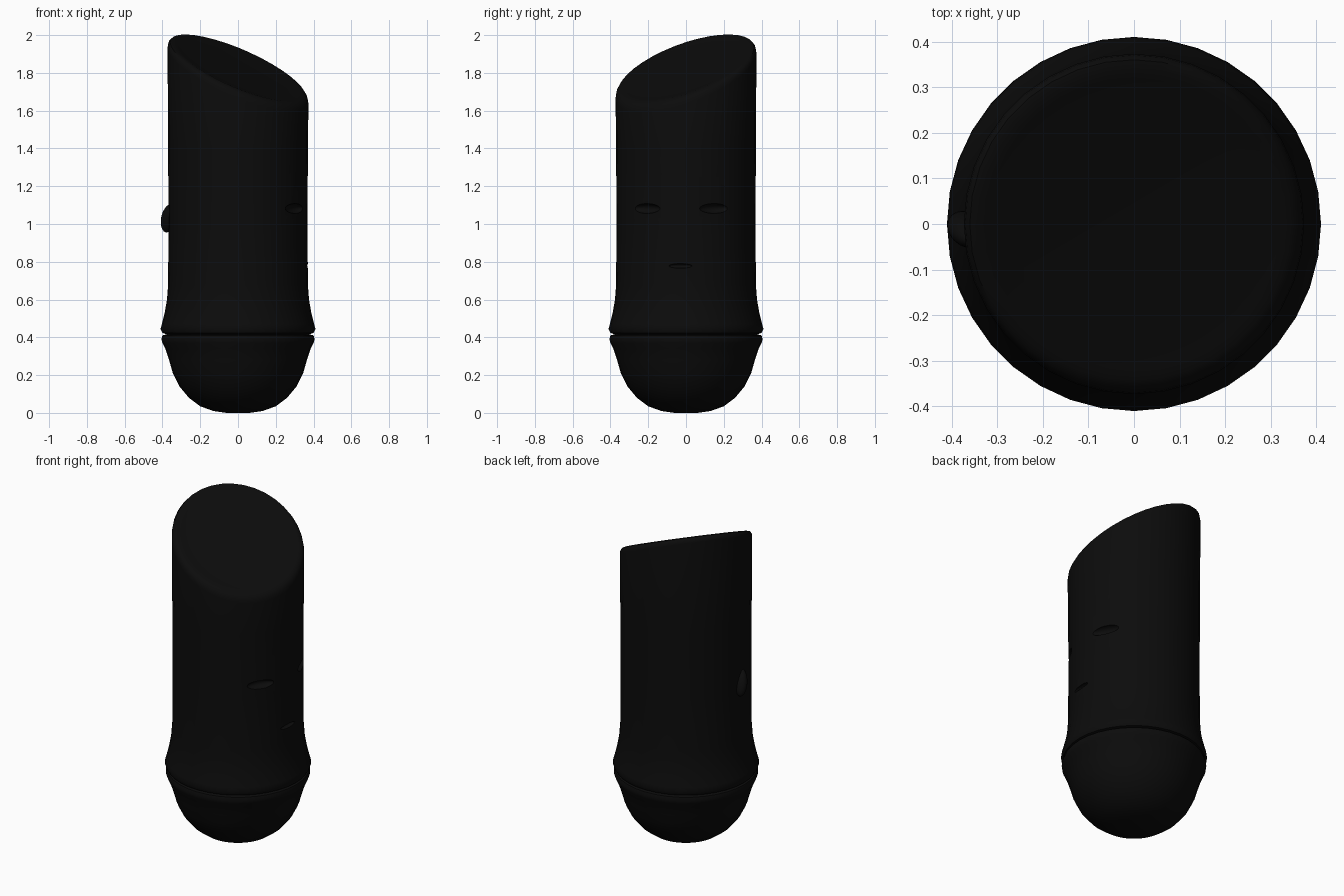
import bpy, bmesh
from math import sin, cos, pi, radians

cube = bpy.data.objects.get("Cube")
if cube:
    bpy.data.objects.remove(cube, do_unlink=True)

SIDES = 36
charcoal = bpy.data.materials.new("charcoal_black")
charcoal.use_nodes = True
charcoal.diffuse_color = (0.0035, 0.0035, 0.0035, 1)
charcoal.node_tree.nodes["Principled BSDF"].inputs["Base Color"].default_value = charcoal.diffuse_color


def cut_height(x, y):
    """Height of the slanted cut at the top of the stalk."""
    return 1.825 - 0.40 * x + 0.32 * y


def finish(bm, name):
    bmesh.ops.recalc_face_normals(bm, faces=bm.faces)
    mesh = bpy.data.meshes.new(name)
    bm.to_mesh(mesh)
    bm.free()
    obj = bpy.data.objects.new(name, mesh)
    bpy.context.collection.objects.link(obj)
    mesh.materials.append(charcoal)
    return obj


def smooth(obj, angle=40):
    bpy.ops.object.select_all(action="DESELECT")
    obj.select_set(True)
    bpy.context.view_layer.objects.active = obj
    bpy.ops.object.shade_smooth_by_angle(angle=radians(angle))


def lathe(name, rings):
    """Skin rings of (radius, height, follows_cut) and cap both ends."""
    bm = bmesh.new()
    loops = []
    for r, z, slanted in rings:
        loop = []
        for i in range(SIDES):
            x, y = r * cos(2 * pi * i / SIDES), r * sin(2 * pi * i / SIDES)
            loop.append(bm.verts.new((x, y, z + (cut_height(x, y) if slanted else 0))))
        loops.append(loop)
    for a, b in zip(loops, loops[1:]):
        for i in range(SIDES):
            j = (i + 1) % SIDES
            bm.faces.new((a[i], a[j], b[j], b[i]))
    bm.faces.new(loops[0])
    bm.faces.new(loops[-1])
    return finish(bm, name)


def ellipsoid(name, location, size, rotation=(0, 0, 0)):
    bm = bmesh.new()
    bmesh.ops.create_uvsphere(bm, u_segments=20, v_segments=12, radius=1)
    obj = finish(bm, name)
    obj.location, obj.scale, obj.rotation_euler = location, size, rotation
    return obj


# Rounded bottom section, ending in a flared lip
bowl_profile = [(0.06, 0), (0.13, 0.01), (0.2, 0.035), (0.26, 0.08), (0.31, 0.14),
                (0.345, 0.21), (0.365, 0.28), (0.385, 0.34), (0.4, 0.37),
                (0.406, 0.39), (0.4, 0.41), (0.37, 0.418)]
bowl = lathe("bottom_segment", [(r, z, False) for r, z in bowl_profile])

# Tall stalk with a flared foot and a slanted, softly rounded top
stalk_profile = [(0.37, 0.414), (0.4, 0.423), (0.41, 0.445), (0.403, 0.47),
                 (0.388, 0.53), (0.376, 0.6), (0.37, 0.68), (0.368, 1.0), (0.37, 1.4)]
rim_profile = [(0.373, -0.04), (0.37, -0.02), (0.36, -0.006), (0.342, 0),
               (0.32, -0.004), (0.26, -0.008)]
stalk = lathe("stalk", [(r, z, False) for r, z in stalk_profile]
              + [(r, z, True) for r, z in rim_profile])

# Narrow eye and mouth hollows carved in the stalk
cutters = [ellipsoid("eye_cutter", (0.305, -0.21, 1.082), (0.035, 0.085, 0.026), (0, 0, radians(-34))),
           ellipsoid("eye_cutter", (0.338, 0.15, 1.082), (0.035, 0.085, 0.026), (0, 0, radians(24))),
           ellipsoid("mouth_cutter", (0.367, -0.03, 0.778), (0.02, 0.065, 0.012), (0, 0, radians(-5)))]
bpy.context.view_layer.objects.active = stalk
for cutter in cutters:
    mod = stalk.modifiers.new("hollow", "BOOLEAN")
    mod.operation, mod.solver, mod.object = "DIFFERENCE", "EXACT", cutter
    bpy.ops.object.modifier_apply(modifier=mod.name)
    bpy.data.objects.remove(cutter, do_unlink=True)

# Small bud on the far side, leaning slightly
bud = ellipsoid("bud", (-0.367, -0.012, 1.03), (0.04, 0.032, 0.08),
                (radians(20), radians(12), 0))

for part in (bowl, stalk, bud):
    smooth(part)
